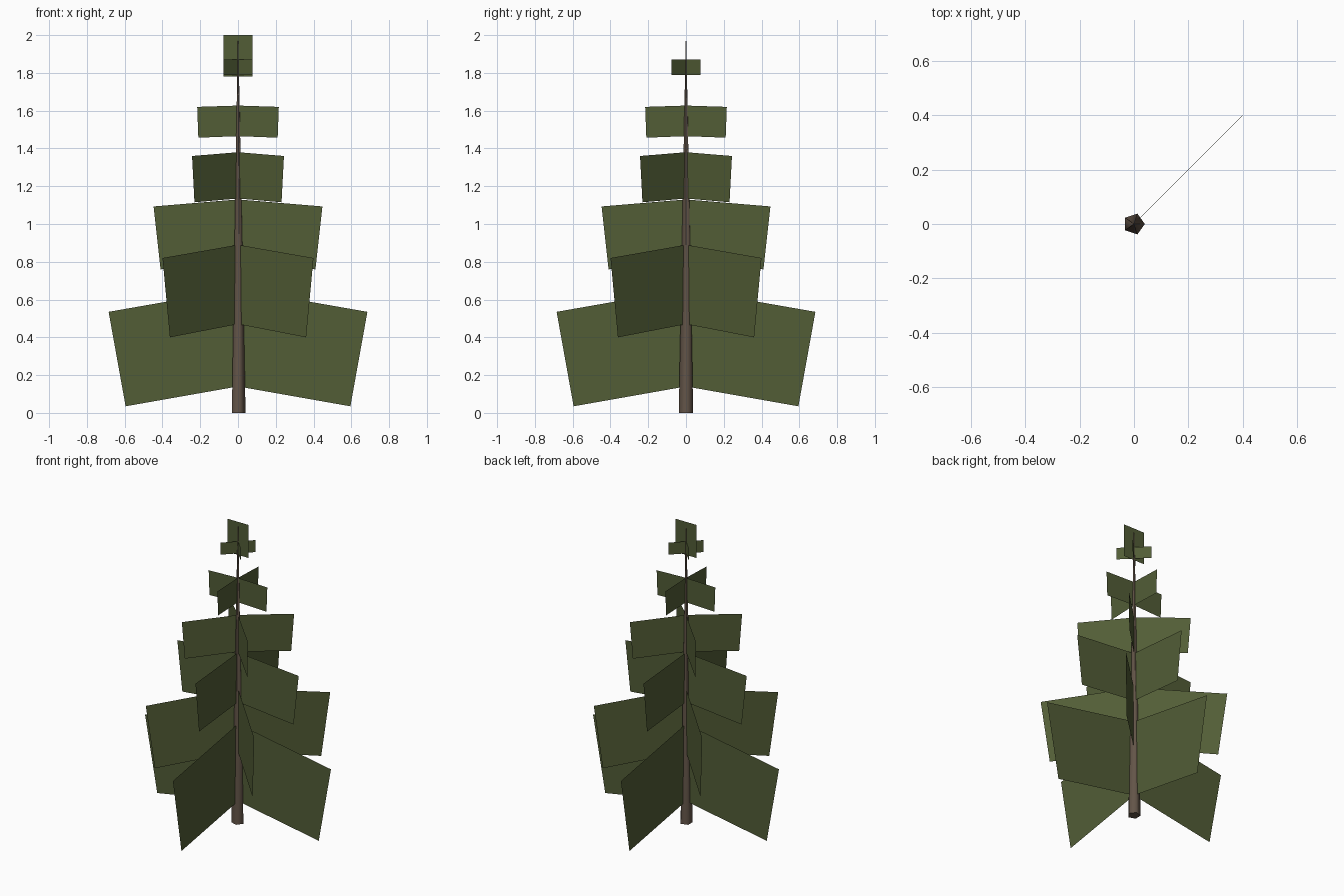
import bpy, bmesh, math
from mathutils import Matrix, Vector

cube = bpy.data.objects.get("Cube")
if cube:
    bpy.data.objects.remove(cube, do_unlink=True)


def make_material(name, rgb):
    mat = bpy.data.materials.new(name)
    mat.use_nodes = True
    color = (*rgb, 1.0)
    mat.diffuse_color = color
    bsdf = mat.node_tree.nodes["Principled BSDF"]
    bsdf.inputs["Base Color"].default_value = color
    bsdf.inputs["Roughness"].default_value = 0.9
    return mat


def make_object(name, bm, mat):
    mesh = bpy.data.meshes.new(name)
    bm.to_mesh(mesh)
    bm.free()
    mesh.materials.append(mat)
    obj = bpy.data.objects.new(name, mesh)
    bpy.context.collection.objects.link(obj)
    return obj


def branch_tier(name, profile, start_angle, count=4):
    """Upright flat cards radiating from the trunk; profile is (radius, z)."""
    bm = bmesh.new()
    for i in range(count):
        turn = Matrix.Rotation(start_angle + i * math.tau / count, 3, 'Z')
        bm.faces.new([bm.verts.new(turn @ Vector((r, 0, z))) for r, z in profile])
    bmesh.ops.remove_doubles(bm, verts=bm.verts, dist=0.0001)
    return make_object(name, bm, leaf)


leaf = make_material("needle green", (0.085, 0.11, 0.037))
bark = make_material("bark brown", (0.125, 0.09, 0.065))

# Tapered five-sided trunk
HEIGHT = 1.97
bm = bmesh.new()
bmesh.ops.create_cone(bm, cap_ends=True, segments=5, radius1=0.04, radius2=0.002,
                      depth=HEIGHT, matrix=Matrix.Translation((0, 0, HEIGHT / 2)))
# Turn one corner towards +x
corner = max((v for v in bm.verts if v.co.z < 0.1), key=lambda v: v.co.x)
bmesh.ops.rotate(bm, verts=bm.verts,
                 matrix=Matrix.Rotation(-math.atan2(corner.co.y, corner.co.x), 3, 'Z'))
trunk = make_object("trunk", bm, bark)
bpy.context.view_layer.objects.active = trunk
trunk.select_set(True)
bpy.ops.object.shade_smooth_by_angle(angle=math.radians(80))
trunk.select_set(False)

# Tiers: name, inner bottom z, outer bottom (r, z), outer top (r, z), inner top z
tiers = [
    ("lowest_branches", 0.14, (0.595, 0.035), (0.685, 0.535), 0.655),
    ("low_branches", 0.47, (0.51, 0.40), (0.565, 0.82), 0.89),
    ("middle_branches", 0.80, (0.41, 0.76), (0.447, 1.093), 1.13),
    ("upper_branches", 1.135, (0.326, 1.115), (0.344, 1.36), 1.38),
    ("high_branches", 1.465, (0.21, 1.457), (0.216, 1.62), 1.627),
    ("top_branches", 1.79, (0.107, 1.79), (0.107, 1.87), 1.87),
]
# Every second tier is turned onto the diagonals
for i, (name, low, outer_low, outer_top, top) in enumerate(tiers):
    branch_tier(name, [(0, low), outer_low, outer_top, (0, top)],
                (i % 2) * math.pi / 4)

# Crown card at the tip
branch_tier("crown", [(0, 1.78), (0.077, 1.78), (0.077, 2.0), (0, 2.0)], 0, 2)
